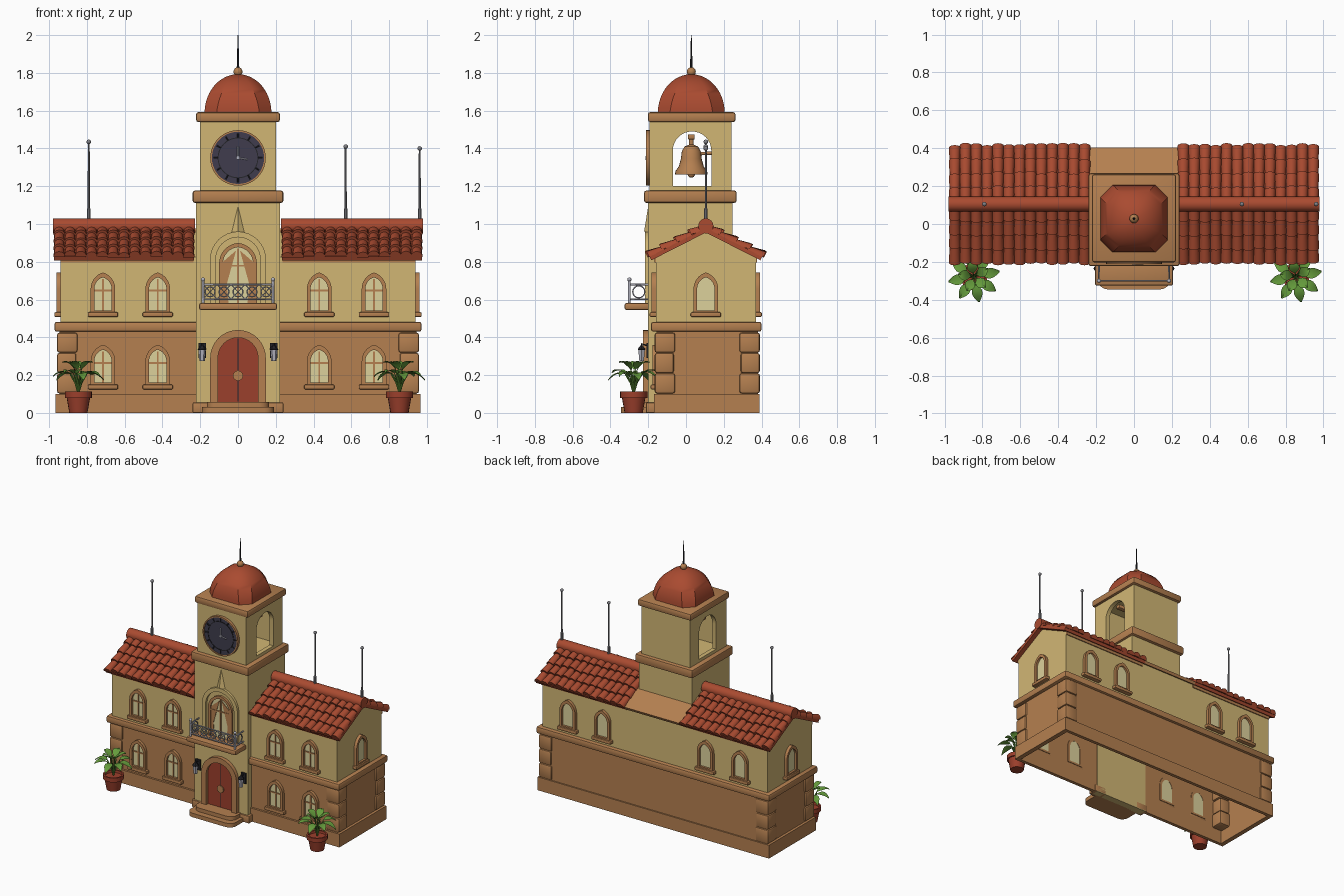
import bpy, bmesh, math, random
from math import sin, cos, pi, radians
from mathutils import Vector

if "Cube" in bpy.data.objects:
    bpy.data.objects.remove(bpy.data.objects["Cube"])
random.seed(4)

def material(name, *rgb):
    m = bpy.data.materials.new(name)
    m.diffuse_color = (*rgb, 1)
    m.use_nodes = True
    m.node_tree.nodes["Principled BSDF"].inputs["Base Color"].default_value = m.diffuse_color
    return m
WALL = material("sand plaster", .64, .47, .175)
TRIM = material("brown stone", .46, .215, .08)
ROOF = material("terracotta tile", .40, .07, .03)
DOOR = material("dark red", .33, .05, .025)
NAVY = material("dark slate", .05, .046, .075)
STEEL = material("pale metal", .45, .45, .52)
IRON = material("black iron", .018, .018, .022)
LEAF = material("leaf green", .13, .33, .045)
GLASS = material("cream glass", .72, .64, .33)
POLE = material("grey metal", .22, .22, .24)

# Mappings of (u, v, depth) to space
FRONT = lambda u, v, d: (u, d, v)
TOP = lambda u, v, d: (u, v, d)
SIDE = lambda u, v, d: (d, u, v)

def build(name, verts, faces, mat, bevel=0):
    bm = bmesh.new()
    vs = [bm.verts.new(v) for v in verts]
    for f in faces:
        bm.faces.new([vs[i] for i in f])
    bmesh.ops.recalc_face_normals(bm, faces=bm.faces)
    if bevel:
        bmesh.ops.bevel(bm, geom=bm.edges[:], offset=bevel, segments=2, profile=.5, affect='EDGES')
    me = bpy.data.meshes.new(name)
    bm.to_mesh(me)
    bm.free()
    me.materials.append(mat)
    ob = bpy.data.objects.new(name, me)
    bpy.context.collection.objects.link(ob)
    return ob

def loft(name, loops, mat, cap=True, close=False, bevel=0):
    n, k = len(loops[0]), len(loops)
    faces = [(i*n+j, i*n+(j+1) % n, (i+1) % k*n+(j+1) % n, (i+1) % k*n+j)
             for i in range(k if close else k-1) for j in range(n)]
    if cap and not close:
        faces += [tuple(range(n)), tuple(range((k-1)*n, k*n))]
    return build(name, [p for l in loops for p in l], faces, mat, bevel)

def prism(name, pts, d0, d1, mat, f=FRONT, inner=None, bevel=0):
    loops = [[f(u, v, d) for u, v in pts] for d in (d0, d1)]
    if inner:
        loops += [[f(u, v, d) for u, v in inner] for d in (d1, d0)]
    return loft(name, loops, mat, close=bool(inner), bevel=bevel)

def rect(a, b, c, d):
    return [(a, c), (b, c), (b, d), (a, d)]

def box(name, x0, x1, y0, y1, z0, z1, mat, bevel=0):
    return prism(name, rect(x0, x1, y0, y1), z0, z1, mat, TOP, bevel=bevel)

def lathe(name, prof, c, mat, n=20):
    return loft(name, [[(c[0]+r*cos(2*pi*i/n), c[1]+r*sin(2*pi*i/n), c[2]+z) for i in range(n)]
                       for r, z in prof], mat)

def ball(name, c, r, mat):
    return lathe(name, [(max(r*sin(a*pi/8), 1e-4), -r*cos(a*pi/8)) for a in range(9)], c, mat, 12)

def circle(r, u=0, v=0, n=40):
    return [(u+r*cos(2*pi*i/n), v+r*sin(2*pi*i/n)) for i in range(n)]

def arch(w, z0, zs, point=1.0, u=0, n=8):
    # point = 1 is round, larger is pointed
    R = w*point
    end = math.acos((R-w)/R)
    half = [(R*cos(end*i/n)-(R-w), zs+R*sin(end*i/n)) for i in range(n)]
    tip = zs+R*sin(end)
    return [(u+x, z) for x, z in [(w, z0)]+half+[(0, tip)]+[(-x, z) for x, z in half[::-1]]+[(-w, z0)]]

def tube(name, pts, r, mat, cyclic=False):
    cu = bpy.data.curves.new(name, 'CURVE')
    cu.dimensions, cu.bevel_depth, cu.bevel_resolution, cu.use_fill_caps = '3D', r, 1, True
    sp = cu.splines.new('POLY')
    sp.points.add(len(pts)-1)
    for p, q in zip(sp.points, pts):
        p.co = (*q, 1)
    sp.use_cyclic_u = cyclic
    cu.materials.append(mat)
    ob = bpy.data.objects.new(name, cu)
    bpy.context.collection.objects.link(ob)
    return ob

# Lower storey: open-bottomed shell, plinth, corner stones and string course
prism("plinth", rect(-.965, .965, -.17, .39), 0, .1, TRIM, TOP, inner=rect(-.93, .93, -.145, .365))
prism("lower_wall", rect(-.945, .945, -.155, .38), .09, .44, TRIM, TOP, inner=rect(-.935, .935, -.145, .37))
box("string_course", -.972, .972, -.185, .4, .43, .482, TRIM, .012)
for sx in (-1, 1):
    for y0, y1 in ((-.166, -.058), (.283, .391)):
        for i in range(3):
            g = .006*(i % 2)
            xs = sorted((sx*.958, sx*(.85+g)))
            box("corner_stone", *xs, y0+(g if y0 > 0 else 0), y1-(0 if y0 > 0 else g),
                .103+i*.108, .209+i*.108, TRIM, .012)

# Upper storey with gable ends
prism("upper_wall", [(-.16, .47), (-.16, .825), (.105, .96), (.37, .825), (.37, .47)], -.94, .94, WALL, SIDE)
for y in (-.167, .37):
    for x in (-.94, .235):
        box("eave_board", x, x+.705, y, y+.007, .795, .82, TRIM)

# Roof decks, barrel tiles and ridges
def on_slope(x, s, n, side):
    return (x, .105+side*(s*.891+n*.453), .968-s*.453+n*.891)

def deck(name, x0, x1, side, mat):
    loft(name, [[on_slope(x, s, n, side) for s, n in ((0, -.012), (.33, -.012), (.33, .01), (0, .01))]
                for x in (x0, x1)], mat)

def tile_field(name, x0, x1, side):
    cols, rows, verts, faces = 13, 4, [], []
    w, L = (x1-x0)/cols, .335/rows
    for c in range(cols):
        for r in range(rows):
            j, b = random.uniform(-.008, .006), len(verts)
            lift = random.uniform(.009, .015)
            for s, R, h in ((max(0, r*L-.008), w*.46, .002), ((r+1)*L+j, w*.55, lift)):
                verts += [on_slope(x0+w*(c+.5)+R*cos(pi*k/6), s, h+R*sin(pi*k/6), side) for k in range(7)]
            faces += [(b+k, b+(k+1) % 7, b+7+(k+1) % 7, b+7+k) for k in range(7)]
            faces += [tuple(range(b, b+7)), tuple(range(b+7, b+14))]
    build(name, verts, faces, ROOF)

for x0, x1 in ((-.975, -.232), (.232, .975)):
    for side in (-1, 1):
        deck("roof_deck", x0, x1, side, ROOF)
        tile_field("roof_tiles", x0, x1, side)
    prism("ridge_tile", circle(.04, .105, .99, 16), x0-.004, x1+.004, ROOF, SIDE)
deck("rear_middle_roof", -.235, .235, 1, TRIM)

# Pointed windows: one set of shared meshes, placed on every wall
P = 1.4
parts = [
    prism("window_frame", arch(.065, .02, .148, P), -.022, .014, TRIM, inner=arch(.046, .035, .148, P)),
    prism("window_glass", arch(.05, .03, .148, P), -.006, .012, GLASS),
    box("window_sill", -.08, .08, -.032, .01, 0, .025, TRIM, .006),
    box("window_mullion", -.005, .005, -.012, 0, .03, .2, TRIM),
    box("window_crossbar", -.046, .046, -.012, 0, .135, .144, TRIM)]
spots = [(x, -.155, .125, 0) for x in (-.715, -.425, .43, .72)]
spots += [(x, -.16, .508, 0) for x in (-.715, -.425, .43, .72)]
spots += [(x, .37, .508, pi) for x in (-.717, -.43, .43, .717)]
spots += [(.94, .105, .508, pi/2), (-.94, .105, .508, -pi/2)]
for i, (x, y, z, a) in enumerate(spots):
    for p in parts if y < .1 else parts[:3]:
        ob = p
        if i:
            ob = bpy.data.objects.new(p.name, p.data)
            bpy.context.collection.objects.link(ob)
        ob.location, ob.rotation_euler = (x, y, z), (0, 0, a)

# Tower body, ledges and hollow belfry
box("tower_front", -.222, .222, -.2, -.14, 0, .5, WALL)
box("tower_body", -.222, .222, -.2, .245, .45, 1.13, WALL)
for sx in (-1, 1):
    box("tower_plinth", *sorted((sx*.24, sx*.14)), -.212, -.14, 0, .055, TRIM, .006)
box("tower_ledge", -.24, .24, -.222, .268, 1.112, 1.177, TRIM, .012)
belfry = box("belfry", -.202, .202, -.192, .24, 1.17, 1.55, WALL)
for cut in (box("room_cutter", -.17, .17, -.16, .21, 1.185, 1.53, WALL),
            prism("arch_cutter", arch(.102, 1.2, 1.388, u=.032), -.4, .4, WALL, SIDE)):
    mod = belfry.modifiers.new("opening", 'BOOLEAN')
    mod.operation, mod.object, mod.solver = 'DIFFERENCE', cut, 'EXACT'
    bpy.context.view_layer.objects.active = belfry
    bpy.ops.object.modifier_apply(modifier=mod.name)
    bpy.data.objects.remove(cut)
box("cornice", -.222, .222, -.202, .262, 1.54, 1.592, TRIM, .012)

# Chamfered dome and finial
loops = []
for i in range(13):
    t = min(i*pi/24, pi/2-.02)
    r, c = .177*cos(t), .177*cos(t)*(.36+.2*i/12)
    loops.append([(x, y+.028, 1.588+.205*sin(t)) for x, y in
                  ((r, r-c), (r-c, r), (c-r, r), (-r, r-c), (-r, c-r), (c-r, -r), (r-c, -r), (r, c-r))])
loft("dome", loops, ROOF)
ball("finial_ball", (0, .028, 1.806), .024, TRIM)
lathe("finial_spike", [(.007, 1.82), (.002, 2.0)], (0, .028, 0), IRON, 8)

# Bell and its yoke
lathe("bell", [(.07, 1.268), (.086, 1.262), (.084, 1.28), (.066, 1.305), (.055, 1.345), (.05, 1.385),
               (.036, 1.41), (.012, 1.42), (.012, 1.45)], (0, .028, 0), TRIM, 24)
ball("bell_clapper", (0, .028, 1.265), .02, TRIM)
box("bell_yoke", -.175, .175, .01, .046, 1.447, 1.475, TRIM, .006)
tube("bell_lever", [(0, .028, 1.37), (0, .135, 1.375)], .01, TRIM)

# Clock
Z = 1.35
prism("clock_rim", circle(.147, 0, Z), -.212, -.19, TRIM, inner=circle(.138, 0, Z))
prism("clock_face", circle(.14, 0, Z), -.205, -.19, NAVY)
prism("clock_ring", circle(.108, 0, Z), -.208, -.2, IRON, inner=circle(.103, 0, Z))
for i in range(12):
    a = i*pi/6
    tube("clock_mark", [(r*sin(a), -.207, Z+r*cos(a)) for r in (.107, .13)], .004, IRON)
tube("minute_hand", [(0, -.209, Z), (0, -.209, Z+.06)], .004, STEEL)
tube("hour_hand", [(0, -.209, Z), (.05, -.209, Z-.008)], .004, STEEL)
prism("clock_hub", circle(.01, 0, Z, 12), -.214, -.2, STEEL)

# Door and steps
prism("door_surround", arch(.147, .04, .292), -.228, -.19, TRIM, inner=arch(.106, .045, .292))
prism("door", arch(.11, .05, .292), -.206, -.19, DOOR)
prism("door_seam", rect(-.002, .002, .06, .395), -.208, -.2, IRON)
prism("door_boss", circle(.027, 0, .197, 20), -.214, -.2, TRIM)
def step(name, w, front, z0, z1):
    c = .05
    pts = [(w, -.19), (w, front+c)]+[(w-c+c*cos(a*pi/8), front+c-c*sin(a*pi/8)) for a in range(1, 5)]
    prism(name, pts+[(-x, y) for x, y in pts[::-1]], z0, z1, TRIM, TOP)
step("lower_step", .19, -.345, 0, .03)
step("upper_step", .165, -.30, .03, .058)

# Balcony window, niche and pointed crest
prism("niche_surround", arch(.148, .56, .812), -.218, -.19, WALL, inner=arch(.118, .57, .812))
prism("balcony_frame", arch(.1, .56, .79, 1.1), -.216, -.19, TRIM, inner=arch(.08, .57, .79, 1.1))
prism("balcony_glass", arch(.085, .56, .79, 1.1), -.205, -.19, GLASS)
for sx in (-1, 1):
    prism("curtain", [(sx*.08, .58), (sx*.05, .58), (sx*.06, .68), (sx*.01, .86), (sx*.08, .8)], -.209, -.2, TRIM)
box("balcony_mullion", -.004, .004, -.212, -.2, .56, .87, TRIM)
box("balcony_crossbar", -.08, .08, -.212, -.2, .775, .783, TRIM)
build("crest", [(-.035, -.199, .955), (.035, -.199, .955), (0, -.199, 1.1), (0, -.222, .96)],
      [(0, 1, 3), (1, 2, 3), (2, 0, 3), (0, 2, 1)], WALL)

# Balcony slab and metal railing
box("balcony_slab", -.206, .206, -.325, -.19, .545, .582, TRIM, .01)
B = -.3
for z in (.602, .68):
    tube("rail", [(-.185, -.2, z), (-.185, B, z), (.185, B, z), (.185, -.2, z)], .005, STEEL)
for sx in (-1, 1):
    tube("rail_post", [(sx*.185, B, .58), (sx*.185, B, .7)], .007, STEEL)
    ball("post_ball", (sx*.185, B, .706), .011, STEEL)
    tube("side_scroll", [(sx*.185, y, z) for y, z in circle(.032, -.25, .641, 16)], .004, STEEL, True)
for i in range(5):
    x = -.148+.074*i
    tube("rail_scroll", [(u, B, v) for u, v in circle(.026, x, .641, 16)], .004, STEEL, True)
    for s in (-1, 1):
        tube("rail_brace", [(x-s*.037, B, .602), (x+s*.037, B, .68)], .003, STEEL)

# Wall lanterns
for sx in (-1, 1):
    x = sx*.19
    box("lantern_plate", x-.02, x+.02, -.21, -.198, .29, .37, IRON)
    tube("lantern_arm", [(x, -.2, .355), (x, -.235, .365), (x, -.235, .34)], .006, IRON)
    lathe("lantern_cap", [(.004, .36), (.024, .338), (.02, .333)], (x, -.235, 0), IRON, 6)
    lathe("lantern_glass", [(.02, .334), (.014, .275)], (x, -.235, 0), STEEL, 6)

# Roof poles
for x, z0, z1 in ((-.79, 1.02, 1.435), (.57, 1.02, 1.41), (.962, 1.02, 1.4)):
    lathe("roof_pole", [(.01, z0), (.01, z0+.06), (.006, z0+.065), (.005, z1)], (x, .105, 0), POLE, 10)
    ball("pole_ball", (x, .105, z1), .012, POLE)

# Potted plants
for px in (-.845, .855):
    c = Vector((px, -.277, 0))
    lathe("plant_pot", [(.048, 0), (.062, .08), (.072, .08), (.072, .112), (.06, .112), (.058, .095)], c, DOOR)
    for i in range(13):
        outer = i < 8
        a = i*pi/4+.2 if outer else i*2*pi/5+.5
        d, side = Vector((cos(a), sin(a), 0)), Vector((-sin(a), cos(a), 0))
        r0, r1 = (.045, .138) if outer else (.018, .085)
        z0, dz = (.205, -.035+.02*(i % 3)) if outer else (.225, .04)
        verts, faces = [], []
        for k in range(7):
            t = k/6
            p = c+d*(r0+(r1-r0)*t)+Vector((0, 0, z0+dz*t+.07*t*(1-t)))
            w = .003+.025*sin(pi*t**.85)*(k < 6)
            verts += [p-side*w+Vector((0, 0, .006)), p, p+side*w+Vector((0, 0, .006))]
            if k:
                b = 3*k
                faces += [(b-3, b-2, b+1, b), (b-2, b-1, b+2, b+1)]
        build("plant_leaf", verts, faces, LEAF)
        tube("plant_stem", [c+Vector((0, 0, .1)), c+d*r0*.4+Vector((0, 0, .16)), c+d*r0+Vector((0, 0, z0))], .004, LEAF)

# Smooth shading with crisp edges
for ob in bpy.data.objects:
    ob.select_set(ob.type == 'MESH')
    if ob.type == 'MESH':
        bpy.context.view_layer.objects.active = ob
bpy.ops.object.shade_smooth_by_angle(angle=radians(35))
